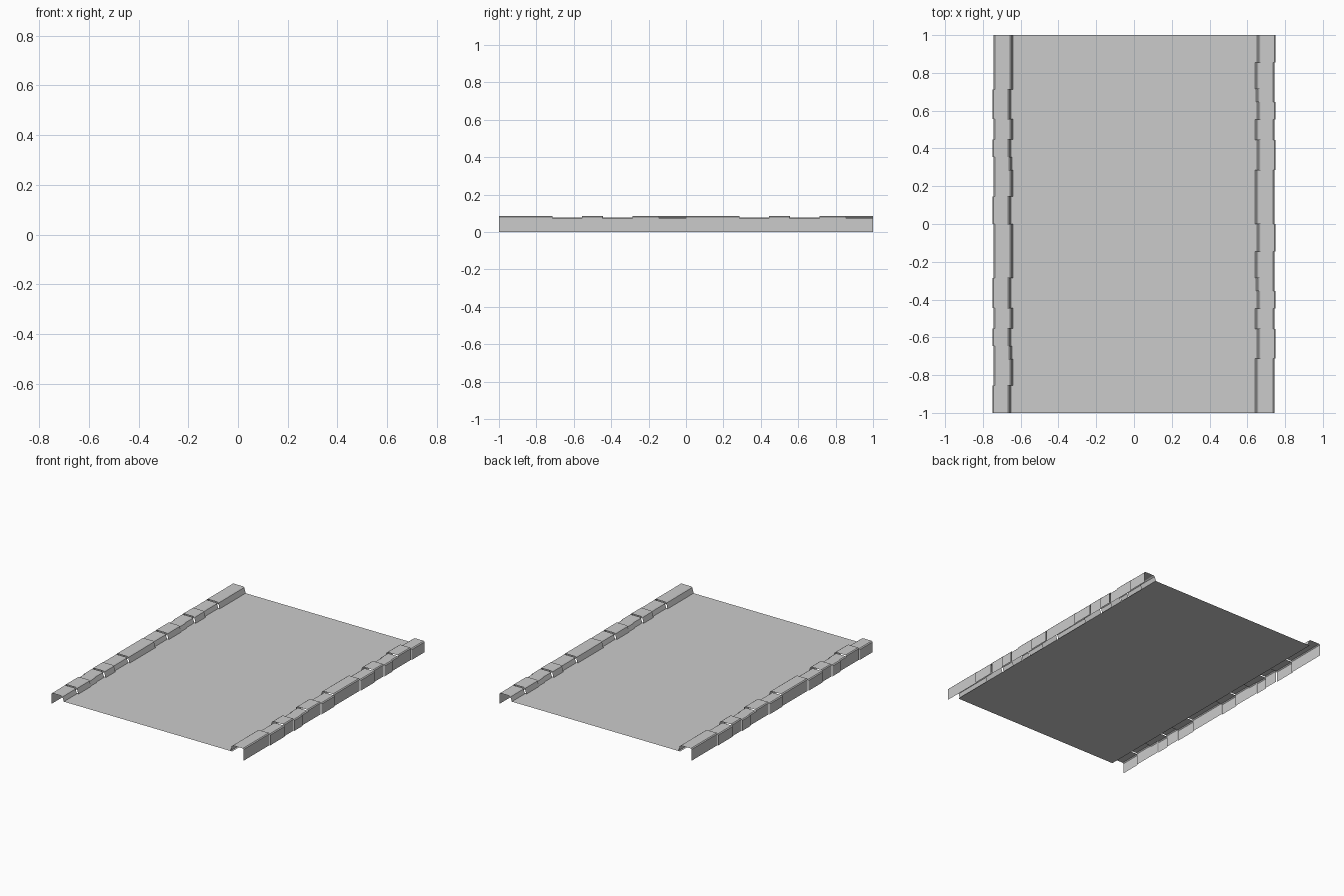
import bpy
import bmesh

cube = bpy.data.objects.get("Cube")
if cube:
    bpy.data.objects.remove(cube, do_unlink=True)

# One plain stone grey for the whole model
grey = bpy.data.materials.new("stone grey")
grey.use_nodes = True
colour = (0.6, 0.6, 0.6, 1.0)
grey.diffuse_color = colour
grey.node_tree.nodes["Principled BSDF"].inputs["Base Color"].default_value = colour


def add_object(name, bm):
    mesh = bpy.data.meshes.new(name)
    bm.to_mesh(mesh)
    bm.free()
    mesh.materials.append(grey)
    obj = bpy.data.objects.new(name, mesh)
    bpy.context.scene.collection.objects.link(obj)
    return obj


# Thin road sheet
def build_road(half_width=0.655, height=0.042):
    bm = bmesh.new()
    corners = [(-1, -1), (1, -1), (1, 1), (-1, 1)]
    bm.faces.new([bm.verts.new((x * half_width, y, height)) for x, y in corners])
    return add_object("road_surface", bm)


# Open, hollow kerb stone: outer wall, chamfered top, sloping inner lip
def add_stone(bm, side, y0, y1, outer, inner, top):
    c = 0.006
    profile = [
        (outer, 0.0), (outer, top - c), (outer - c, top),
        (inner + 0.014 + c, top), (inner + 0.011, top - c), (inner, 0.042),
    ]
    rows = [[bm.verts.new((side * x, side * y, z)) for x, z in profile]
            for y in (y0, y1)]
    for i in range(len(profile) - 1):
        bm.faces.new((rows[0][i], rows[1][i], rows[1][i + 1], rows[0][i + 1]))


# Repeating stone pattern: start, end, outer x, inner x, top z
wide = (0.743, 0.641, 0.085)
back = (0.749, 0.652, 0.078)
low = (0.743, 0.646, 0.078)
pattern = [
    (0.0, 0.287, wide), (0.287, 0.445, back), (0.445, 0.553, wide),
    (0.553, 0.645, back), (0.645, 0.715, low), (0.715, 0.855, wide),
    (0.855, 1.0, back),
]


# The right-hand row is the left-hand row turned half a circle
def build_kerb(name, side):
    bm = bmesh.new()
    for start in (-1, 0):
        for y0, y1, shape in pattern:
            add_stone(bm, side, start + y0, start + y1, *shape)
    return add_object(name, bm)


build_road()
build_kerb("left_kerb", 1)
build_kerb("right_kerb", -1)
